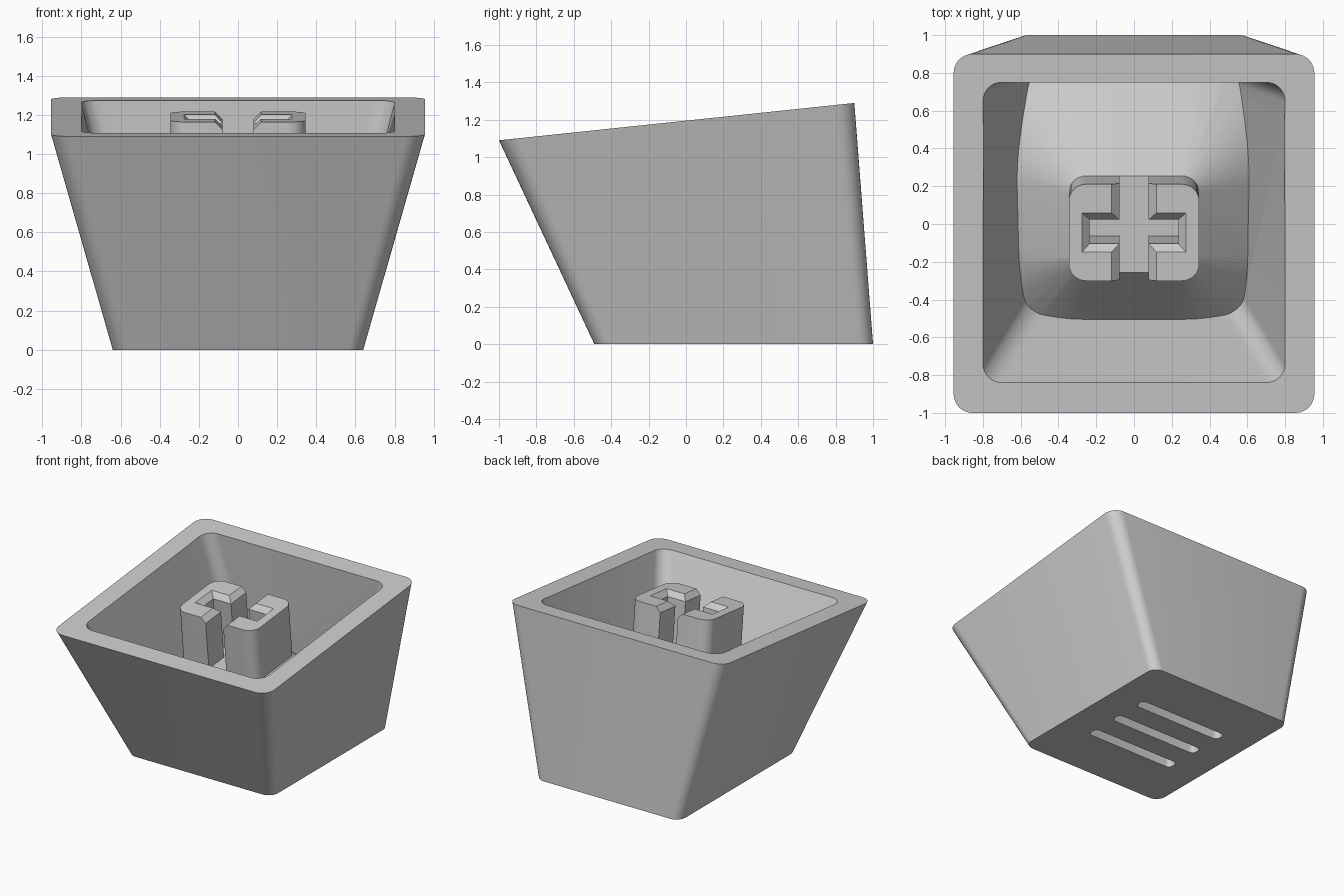
import bpy, bmesh, math
from mathutils import Matrix, Vector

if "Cube" in bpy.data.objects:
    bpy.data.objects.remove(bpy.data.objects["Cube"], do_unlink=True)

grey = bpy.data.materials.new("plain grey")
grey.use_nodes = True
grey.diffuse_color = (0.6, 0.6, 0.6, 1)
grey.node_tree.nodes["Principled BSDF"].inputs["Base Color"].default_value = (0.6, 0.6, 0.6, 1)

RIM_SLOPE = 0.105


def rim_z(x, y):
    return 1.09 + RIM_SLOPE * (y + 1)


def rounded_rect(x0, x1, y0, y1, r, z, steps=8):
    """Ring of points; z is a height or a function of x and y."""
    ring = []
    corners = [(x1 - r, y1 - r), (x0 + r, y1 - r), (x0 + r, y0 + r), (x1 - r, y0 + r)]
    for q, (cx, cy) in enumerate(corners):
        for i in range(steps + 1):
            a = math.pi / 2 * (q + i / steps)
            x, y = cx + r * math.cos(a), cy + r * math.sin(a)
            ring.append(Vector((x, y, z(x, y) if callable(z) else z)))
    return ring


def cross(ax, ay, bx, by, grow, z):
    """Plus-shaped ring: an upright arm (ax, ay) and a level arm (bx, by)."""
    ax, ay, bx, by = (v + grow for v in (ax, ay, bx, by))
    quarter = [(bx, by), (ax, by), (ax, ay)]
    pts = quarter + [(-x, y) for x, y in reversed(quarter)]
    pts += [(-x, -y) for x, y in pts]
    return [Vector((x, y, z)) for x, y in pts]


def loft(name, rings, matrix=Matrix()):
    bm = bmesh.new()
    loops = [[bm.verts.new(matrix @ p) for p in ring] for ring in rings]
    n = len(loops[0])
    for low, high in zip(loops, loops[1:]):
        for i in range(n):
            j = (i + 1) % n
            bm.faces.new((low[i], low[j], high[j], high[i]))
    bm.faces.new(loops[0][::-1])
    bm.faces.new(loops[-1])
    bmesh.ops.recalc_face_normals(bm, faces=bm.faces)
    mesh = bpy.data.meshes.new(name)
    bm.to_mesh(mesh)
    bm.free()
    mesh.materials.append(grey)
    obj = bpy.data.objects.new(name, mesh)
    bpy.context.collection.objects.link(obj)
    return obj


def activate(obj):
    bpy.ops.object.select_all(action='DESELECT')
    obj.select_set(True)
    bpy.context.view_layer.objects.active = obj


def cut(target, cutter):
    activate(target)
    mod = target.modifiers.new("cut", 'BOOLEAN')
    mod.operation = 'DIFFERENCE'
    mod.solver = 'EXACT'
    mod.object = cutter
    bpy.ops.object.modifier_apply(modifier=mod.name)
    bpy.data.objects.remove(cutter, do_unlink=True)


# Frame of the tilted rim, with the stem axis as its z
tilt = Matrix.Translation((0, -0.045, rim_z(0, -0.045))) @ Matrix.Rotation(math.atan(RIM_SLOPE), 4, 'X')
SX, SY, SR, DEPTH = 0.345, 0.257, 0.09, 0.42

# Outer shell
shell = loft("shell", [
    rounded_rect(-0.64, 0.64, -0.49, 1.0, 0.08, 0),
    rounded_rect(-0.955, 0.955, -1.0, 0.9, 0.1, rim_z)])

# Hollow, with a flared pedestal left standing in it
floor = rounded_rect(-0.537, 0.537, -0.41, 0.84, 0.1, 0.25)
mouth = rounded_rect(-0.8, 0.8, -0.84, 0.75, 0.1, rim_z)
above = [m + (m - f) * 0.1 for f, m in zip(floor, mouth)]
hollow = loft("hollow_cutter", [floor, above])


def stem_ring(grow, z):
    return rounded_rect(-SX - grow, SX + grow, -SY - grow, SY + grow, SR + grow, z)


pedestal = loft("pedestal_helper", [stem_ring(0.8, -DEPTH - 0.8), stem_ring(0, -DEPTH)], tilt)
cut(hollow, pedestal)
cut(shell, hollow)

# Three blind slots under the base
for i in (-1, 0, 1):
    y = 0.255 + 0.27 * i
    cut(shell, loft("slot_cutter", [
        rounded_rect(-0.39, 0.39, y - 0.045, y + 0.045, 0.035, z, 4) for z in (-0.1, 0.14)]))

# Stem, split by a cross-shaped socket with a chamfered mouth
stem = loft("stem", [stem_ring(0, -DEPTH), stem_ring(0, 0)], tilt)
arms = (0.078, 0.4, 0.235, 0.064)
cut(stem, loft("socket_cutter", [
    cross(*arms, 0, -DEPTH - 0.1), cross(*arms, 0, -0.04), cross(*arms, 0.06, 0.02)], tilt))

for part in (shell, stem):
    activate(part)
    bpy.ops.object.shade_smooth_by_angle(angle=math.radians(30))
